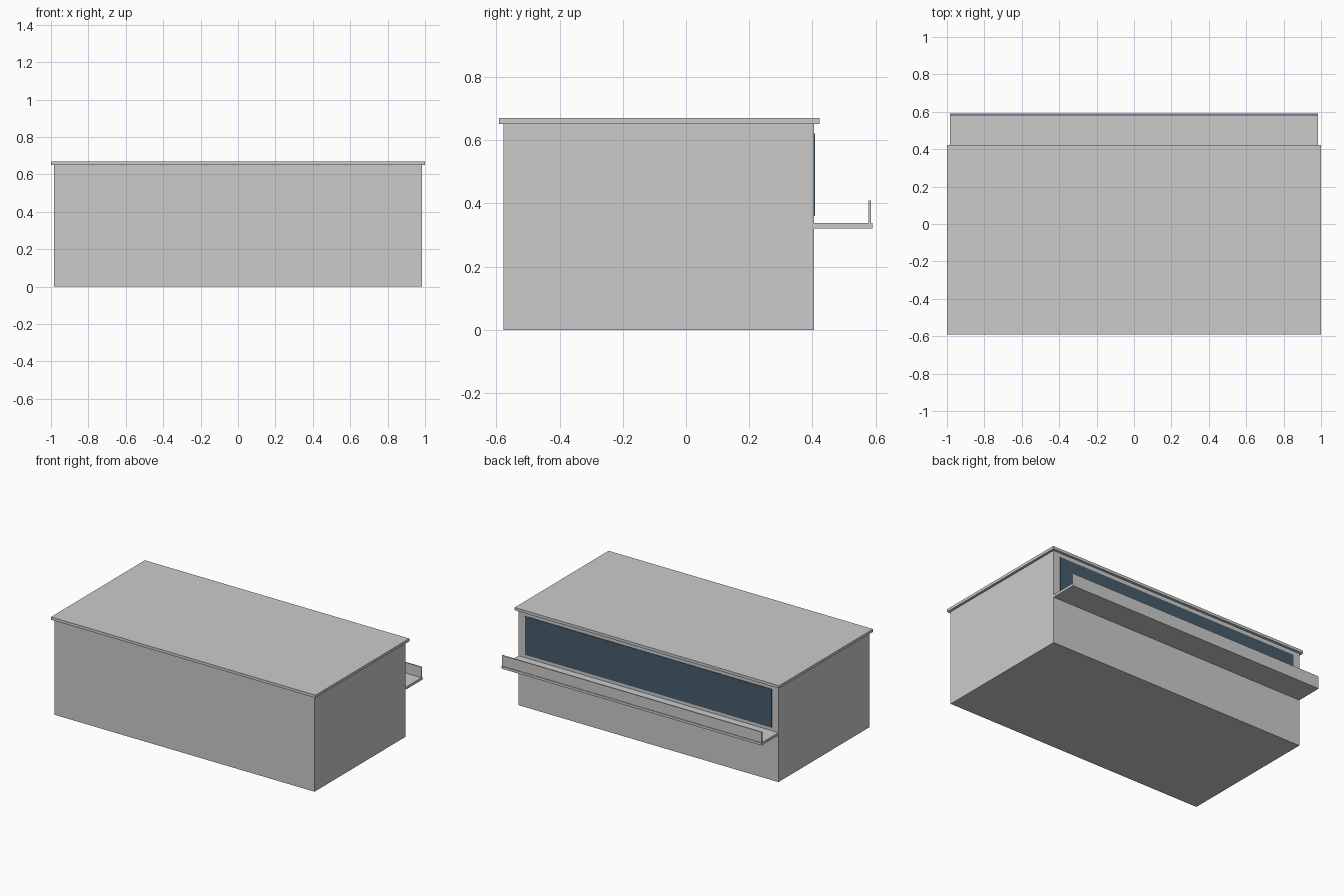
import bpy

if "Cube" in bpy.data.objects:
    bpy.data.objects.remove(bpy.data.objects["Cube"])


def box(name, x, y, z, material=None):
    """Box from (min, max) ranges, with its origin at the centre."""
    half = [(r[1] - r[0]) / 2 for r in (x, y, z)]
    centre = [(r[0] + r[1]) / 2 for r in (x, y, z)]
    verts = [(sx * half[0], sy * half[1], sz * half[2])
             for sx in (-1, 1) for sy in (-1, 1) for sz in (-1, 1)]
    faces = [(0, 1, 3, 2), (4, 6, 7, 5), (0, 4, 5, 1),
             (2, 3, 7, 6), (0, 2, 6, 4), (1, 5, 7, 3)]
    mesh = bpy.data.meshes.new(name)
    mesh.from_pydata(verts, [], faces)
    obj = bpy.data.objects.new(name, mesh)
    obj.location = centre
    bpy.context.collection.objects.link(obj)
    if material:
        mesh.materials.append(material)
    return obj


glass = bpy.data.materials.new("dark_glass")
glass.diffuse_color = (0.06, 0.11, 0.15, 1)
glass.use_nodes = True
glass.node_tree.nodes["Principled BSDF"].inputs["Base Color"].default_value = glass.diffuse_color

WIDTH = (-0.983, 0.983)
BACK = 0.405

# Main volume and overhanging roof
box("building_body", WIDTH, (-0.577, BACK), (0, 0.651))
box("roof_slab", (-1, 1), (-0.592, 0.422), (0.651, 0.67))

# Long strip window on the rear wall
box("window_strip", (-0.933, 0.933), (BACK - 0.002, BACK + 0.004), (0.36, 0.622), glass)

# Open-ended balcony with a thin parapet
box("balcony_slab", WIDTH, (BACK, 0.59), (0.321, 0.338))
box("balcony_parapet", WIDTH, (0.578, 0.586), (0.338, 0.41))
